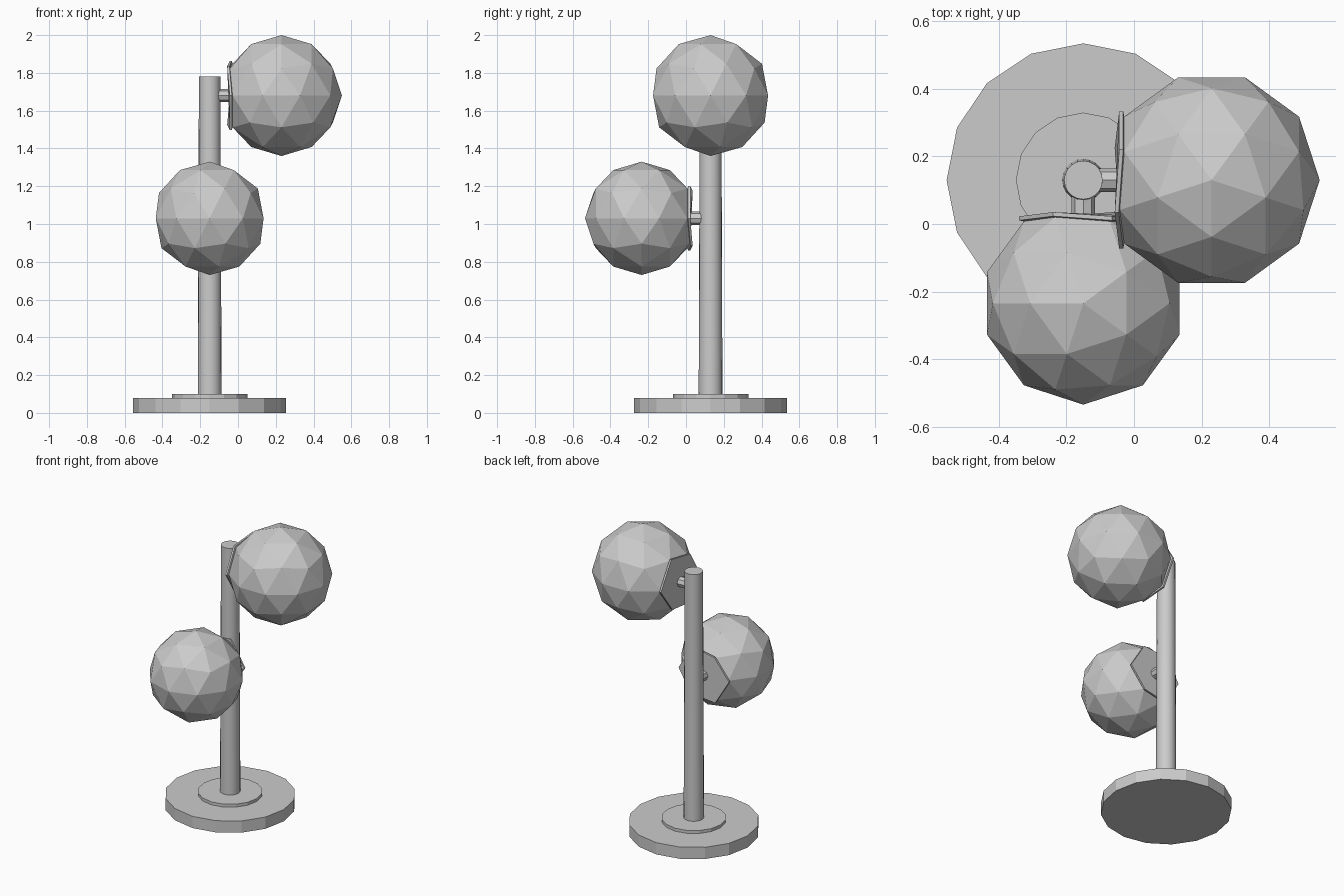
import bpy, bmesh
from math import radians, pi
from mathutils import Matrix, Vector

if "Cube" in bpy.data.objects:
    bpy.data.objects.remove(bpy.data.objects["Cube"])

AXIS = Vector((-0.15, 0.13, 0))  # lamp post position


def finish(bm, name):
    bmesh.ops.recalc_face_normals(bm, faces=bm.faces)
    mesh = bpy.data.meshes.new(name)
    bm.to_mesh(mesh)
    bm.free()
    obj = bpy.data.objects.new(name, mesh)
    bpy.context.collection.objects.link(obj)
    return obj


def cylinder(name, sides, r1, r2, z1, z2):
    bm = bmesh.new()
    bmesh.ops.create_cone(bm, cap_ends=True, segments=sides, radius1=r1, radius2=r2,
                          depth=z2 - z1, matrix=Matrix.Translation((0, 0, (z1 + z2) / 2)))
    obj = finish(bm, name)
    obj.location = AXIS
    return obj


def globe(name, r, dist, z, turn):
    # faceted globe whose post-side vertex is swapped for a flat mounting plate
    place = Matrix.Translation(AXIS + Vector((0, 0, z))) @ Matrix.Rotation(turn, 4, 'Z')
    bm = bmesh.new()
    bmesh.ops.create_icosphere(bm, subdivisions=2, radius=r,
                               matrix=Matrix.Rotation(radians(-18), 4, 'Z'))
    tip = min(bm.verts, key=lambda v: v.co.x)
    bmesh.ops.delete(bm, geom=[tip], context='VERTS')
    rim = [e for e in bm.edges if e.is_boundary]

    # flared plate edge, then the flat cap
    new = bmesh.ops.extrude_edge_only(bm, edges=rim)['geom']
    for v in [g for g in new if isinstance(g, bmesh.types.BMVert)]:
        v.co = Vector((v.co.x - 0.003, v.co.y * 1.08, v.co.z * 1.08))
    edge = [g for g in new if isinstance(g, bmesh.types.BMEdge)]
    new = bmesh.ops.extrude_edge_only(bm, edges=edge)['geom']
    for v in [g for g in new if isinstance(g, bmesh.types.BMVert)]:
        v.co.x -= 0.012
    bmesh.ops.contextual_create(bm, geom=[g for g in new if isinstance(g, bmesh.types.BMEdge)])
    bmesh.ops.translate(bm, verts=bm.verts, vec=(dist, 0, 0))
    finish(bm, name).matrix_world = place

    # short arm from post to plate
    bm = bmesh.new()
    start, end = 0.03, dist - r * 0.82
    m = Matrix.Translation(((start + end) / 2, 0, 0)) @ Matrix.Rotation(pi / 2, 4, 'Y')
    bmesh.ops.create_cone(bm, cap_ends=True, segments=8, radius1=0.035, radius2=0.035,
                          depth=end - start, matrix=m)
    finish(bm, name + "_arm").matrix_world = place


# base and post
cylinder("base", 16, 0.405, 0.405, 0, 0.08)
cylinder("base_collar", 16, 0.2, 0.2, 0.08, 0.1)
post = cylinder("post", 20, 0.063, 0.057, 0.09, 1.78)
post.data.shade_smooth()
bpy.context.view_layer.objects.active = post
post.select_set(True)
bpy.ops.object.shade_smooth_by_angle(angle=radians(30))

# two globes, the lower one facing the front
globe("upper_globe", 0.32, 0.38, 1.68, 0)
globe("lower_globe", 0.30, 0.365, 1.03, -pi / 2)
